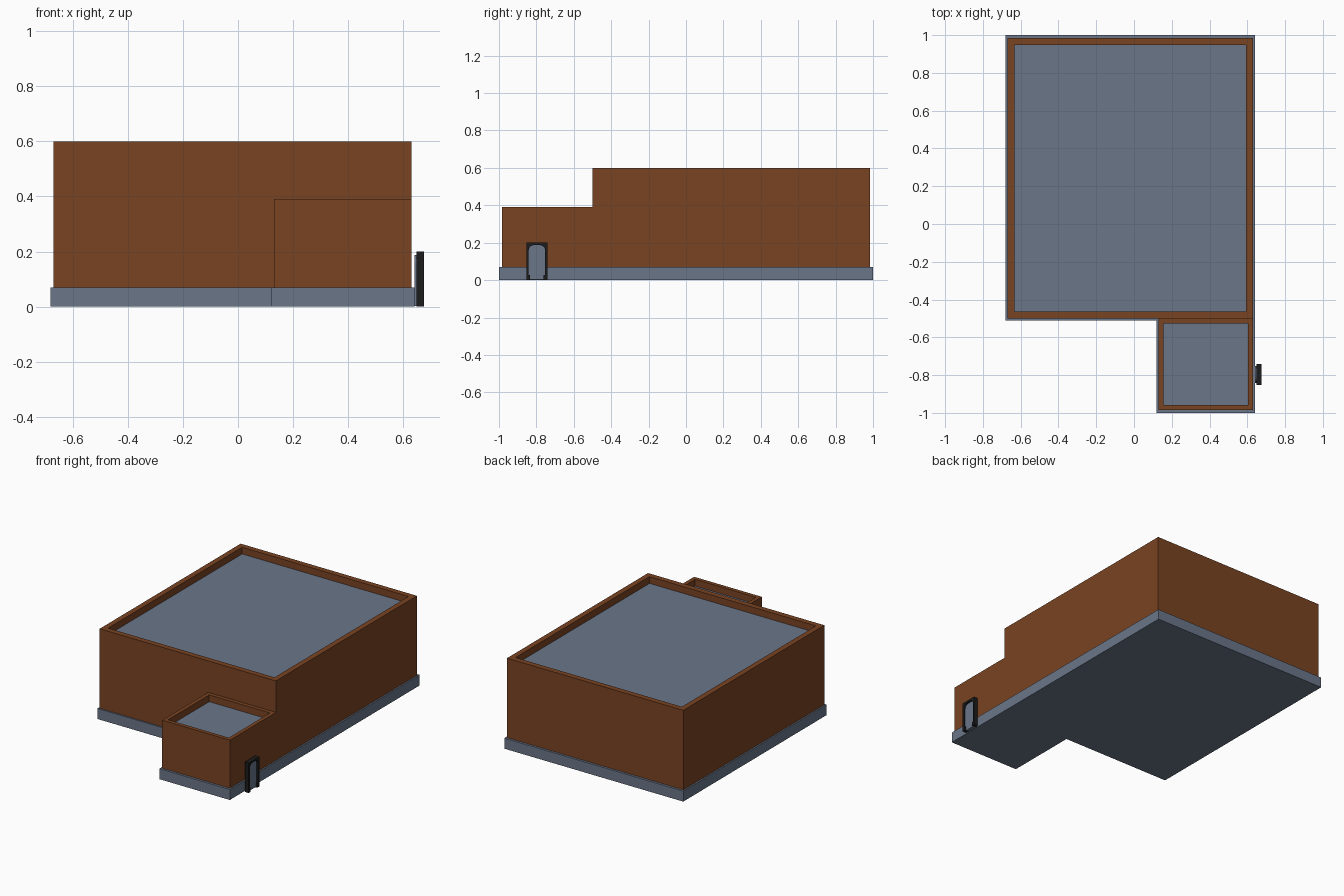
import bpy, bmesh, math

if "Cube" in bpy.data.objects:
    bpy.data.objects.remove(bpy.data.objects["Cube"])


def material(name, rgb):
    m = bpy.data.materials.new(name)
    m.diffuse_color = (*rgb, 1)
    m.use_nodes = True
    m.node_tree.nodes["Principled BSDF"].inputs["Base Color"].default_value = m.diffuse_color
    return m


BRICK = material("brown_brick", (0.19, 0.056, 0.016))
SLATE = material("slate_grey", (0.145, 0.18, 0.25))
BLACK = material("black_frame", (0.012, 0.012, 0.012))


def prism(name, pts, lo, hi, mats, axis="z"):
    """Extrude an outline from lo to hi along z, or along x for (y, z) outlines."""
    bm = bmesh.new()
    place = (lambda p, h: (p[0], p[1], h)) if axis == "z" else (lambda p, h: (h, p[0], p[1]))
    a = [bm.verts.new(place(p, lo)) for p in pts]
    b = [bm.verts.new(place(p, hi)) for p in pts]
    bm.faces.new(a[::-1])
    bm.faces.new(b)
    for i in range(len(pts)):
        j = (i + 1) % len(pts)
        bm.faces.new((a[i], a[j], b[j], b[i]))
    bmesh.ops.recalc_face_normals(bm, faces=bm.faces)
    me = bpy.data.meshes.new(name)
    bm.to_mesh(me)
    bm.free()
    for m in mats:
        me.materials.append(m)
    ob = bpy.data.objects.new(name, me)
    bpy.context.collection.objects.link(ob)
    return ob


def block(name, x0, x1, y0, y1, top, wall, depth):
    """Walls with a parapet: the top face is inset, then sunk to form the roof."""
    ob = prism(name, [(x0, y0), (x1, y0), (x1, y1), (x0, y1)], 0.07, top, [BRICK, SLATE])
    bm = bmesh.new()
    bm.from_mesh(ob.data)
    roof = max(bm.faces, key=lambda f: f.calc_center_median().z)
    bmesh.ops.inset_region(bm, faces=[roof], thickness=wall)
    # duplicate the inner rim downwards so the parapet has vertical inner sides
    new = bmesh.ops.extrude_face_region(bm, geom=[roof])["geom"]
    bmesh.ops.translate(bm, vec=(0, 0, -depth),
                        verts=[g for g in new if isinstance(g, bmesh.types.BMVert)])
    if roof.is_valid:
        bm.faces.remove(roof)
    for f in new:
        if isinstance(f, bmesh.types.BMFace):
            f.material_index = 1
    bm.to_mesh(ob.data)
    bm.free()
    return ob


# L-shaped plinth
prism("plinth", [(-0.68, -0.51), (0.12, -0.51), (0.12, -1), (0.64, -1), (0.64, 1), (-0.68, 1)],
      0, 0.07, [SLATE])

# Main hall and lower entrance annex
block("main_hall", -0.67, 0.63, -0.50, 0.985, 0.60, 0.052, 0.045)
block("entrance_annex", 0.13, 0.63, -0.985, -0.50, 0.39, 0.037, 0.045)

# Door: rounded opening inside a rectangular frame
MID, HALF, TOP, R = -0.797, 0.044, 0.187, 0.028


def arch(sign_start):
    pts = []
    for cx, a0 in ((MID + HALF - R, 0), (MID - HALF + R, 90)):
        for k in range(6):
            a = math.radians(a0 + 18 * k)
            pts.append((cx + R * math.cos(a), TOP - R + R * math.sin(a)))
    return [(MID + HALF, sign_start)] + pts + [(MID - HALF, sign_start)]


outer = [(MID - 0.056, 0), (MID - 0.056, 0.2), (MID + 0.056, 0.2), (MID + 0.056, 0)]
prism("door_frame", outer + arch(0), 0.648, 0.676, [BLACK], "x")
prism("door_panel", arch(0.002), 0.641, 0.664, [SLATE], "x")

# Small feet at the bottom of the frame
for side, s in (("front", -1), ("back", 1)):
    a, b = sorted((MID + s * 0.036, MID + s * 0.048))
    prism("frame_foot_" + side, [(a, 0), (b, 0), (b, 0.028), (a, 0.028)], 0.650, 0.675, [BLACK], "x")
